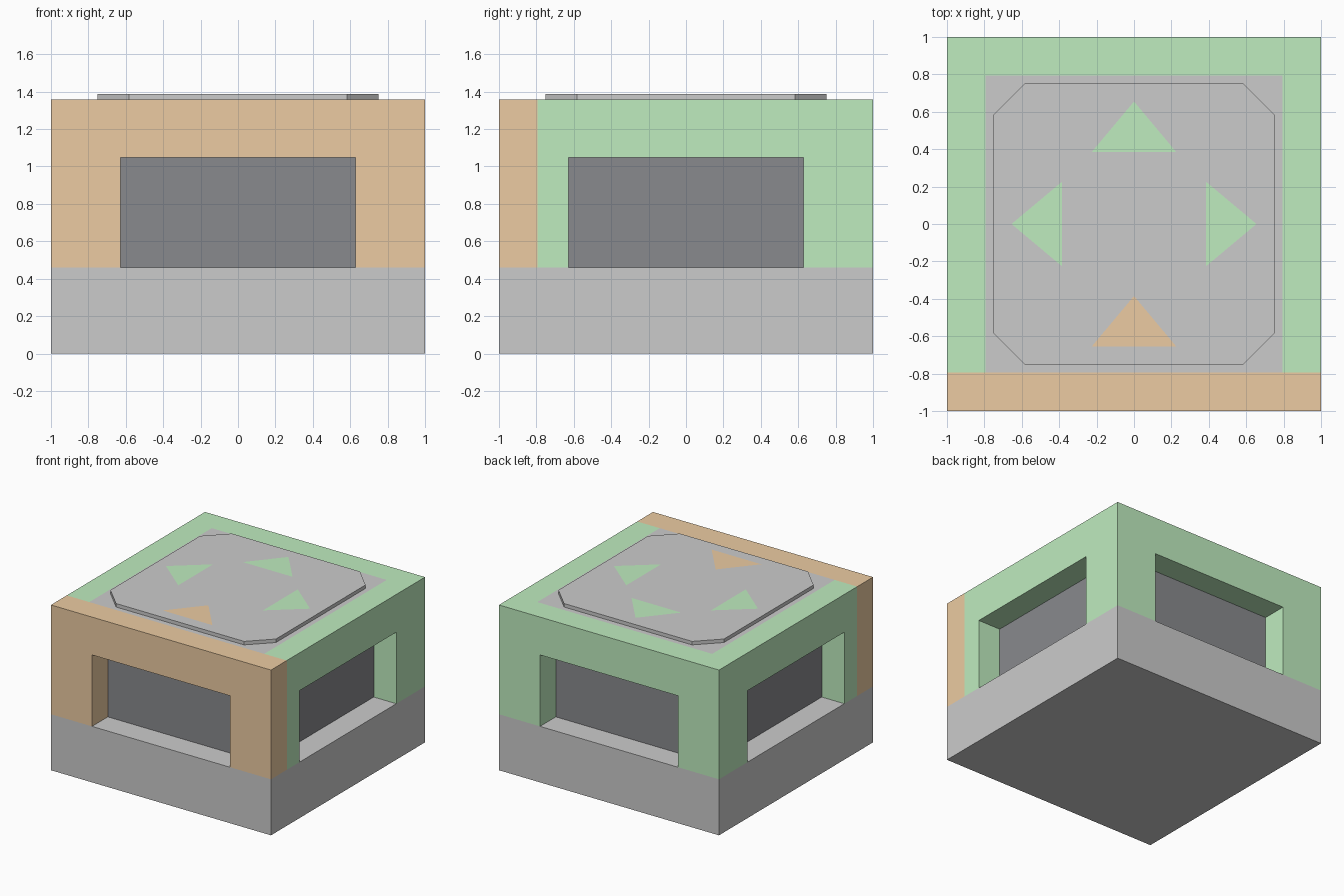
import bpy, bmesh
from math import pi
from mathutils import Matrix

if "Cube" in bpy.data.objects:
    bpy.data.objects.remove(bpy.data.objects["Cube"])

BASE_Z, TOP_Z, PLATE_Z = 0.46, 1.358, 1.387
INNER = 0.795       # half width inside the frames
OPEN, OPEN_Z = 0.627, 1.047


def material(name, rgb):
    m = bpy.data.materials.new(name)
    m.diffuse_color = (*rgb, 1)
    m.use_nodes = True
    m.node_tree.nodes["Principled BSDF"].inputs["Base Color"].default_value = m.diffuse_color
    return m


green = material("green", (0.52, 0.84, 0.52))
orange = material("orange", (0.84, 0.60, 0.36))
dark = material("dark", (0.25, 0.255, 0.27))


def prism(name, points, offset=None, mat=None, turn=0):
    """Flat polygon, optionally extruded by offset, turned about z."""
    bm = bmesh.new()
    face = bm.faces.new([bm.verts.new(p) for p in points])
    if offset:
        ext = bmesh.ops.extrude_face_region(bm, geom=[face], use_keep_orig=True)
        verts = [g for g in ext["geom"] if isinstance(g, bmesh.types.BMVert)]
        bmesh.ops.translate(bm, verts=verts, vec=offset)
        bmesh.ops.recalc_face_normals(bm, faces=bm.faces[:])
    bmesh.ops.transform(bm, matrix=Matrix.Rotation(turn, 4, "Z"), verts=bm.verts[:])
    mesh = bpy.data.meshes.new(name)
    bm.to_mesh(mesh)
    bm.free()
    obj = bpy.data.objects.new(name, mesh)
    bpy.context.collection.objects.link(obj)
    if mat:
        mesh.materials.append(mat)
    return obj


def block(name, half, z0, z1, mat=None):
    pts = [(-half, -half, z0), (half, -half, z0), (half, half, z0), (-half, half, z0)]
    return prism(name, pts, (0, 0, z1 - z0), mat)


# Solid base, dark window core and grey roof infill
block("base", 1, 0, BASE_Z)
block("window_core", INNER, BASE_Z, 1.15, dark)
block("roof_panel", INNER, 1.15, TOP_Z)

# Frames around the four openings; front and back cover the corners
sides = [("front", 0, 1, orange), ("right", pi / 2, INNER, green),
         ("back", pi, 1, green), ("left", -pi / 2, INNER, green)]
for side, turn, half, mat in sides:
    outline = [(-half, BASE_Z), (-OPEN, BASE_Z), (-OPEN, OPEN_Z), (OPEN, OPEN_Z),
               (OPEN, BASE_Z), (half, BASE_Z), (half, TOP_Z), (-half, TOP_Z)]
    prism(side + "_frame", [(x, -1, z) for x, z in outline],
          (0, 1 - INNER, 0), mat, turn)

# Raised plate with clipped corners
a, b = 0.752, 0.582
octagon = [(b, -a), (a, -b), (a, b), (b, a), (-b, a), (-a, b), (-a, -b), (-b, -a)]
prism("top_plate", [(x, y, TOP_Z) for x, y in octagon], (0, 0, PLATE_Z - TOP_Z))

# Arrow markings: the front one points inward, the others outward
for side, turn, _, mat in sides:
    tip, foot = (-0.385, -0.655) if side == "front" else (-0.655, -0.385)
    pts = [(-0.226, foot), (0.226, foot), (0, tip)]
    if side != "front":
        pts.reverse()
    prism(side + "_arrow", [(x, y, PLATE_Z + 0.001) for x, y in pts], None, mat, turn)
